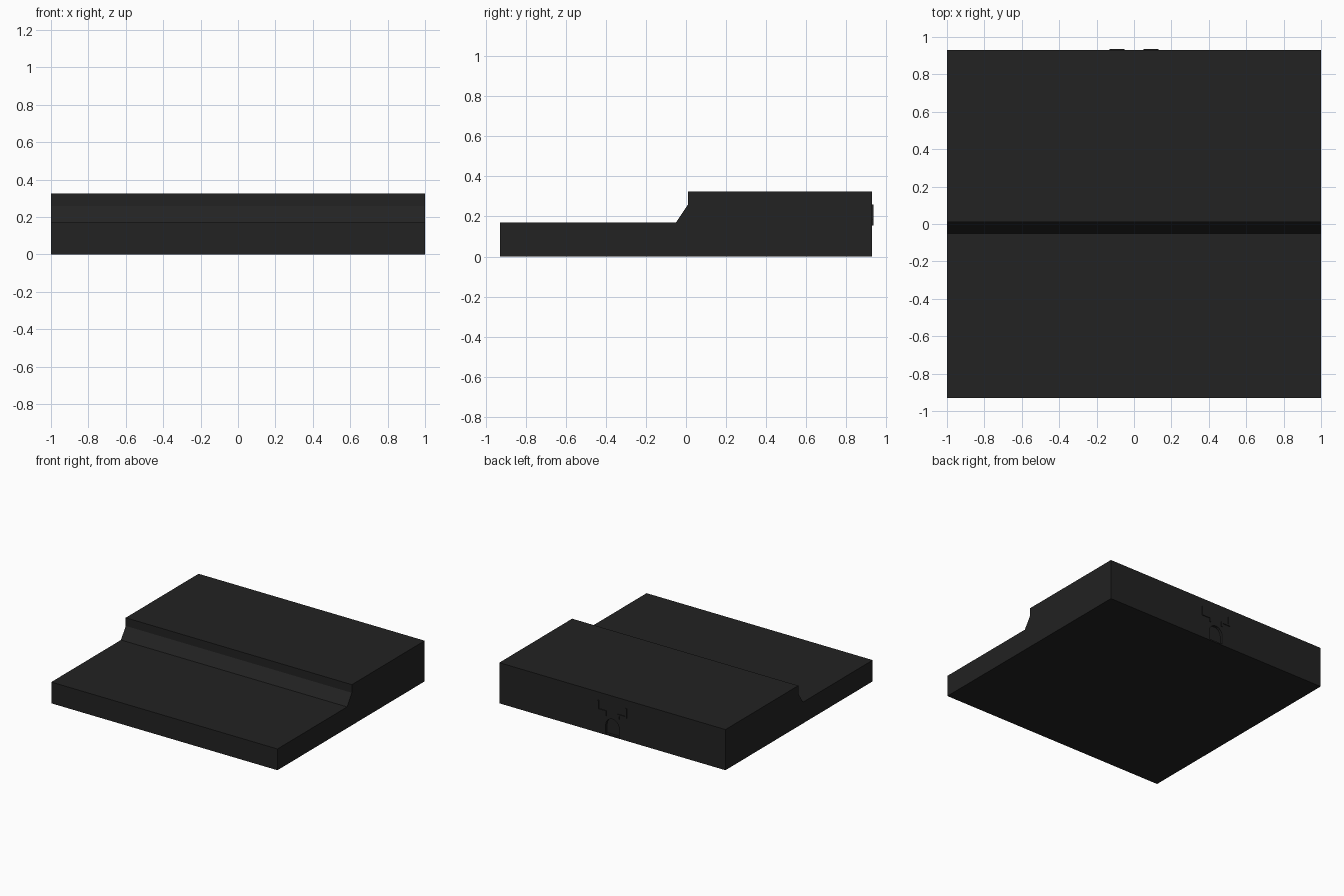
import bpy, bmesh, math
from mathutils import Vector

if "Cube" in bpy.data.objects:
    bpy.data.objects.remove(bpy.data.objects["Cube"])

mat = bpy.data.materials.new("charcoal black")
mat.diffuse_color = (0.016, 0.016, 0.016, 1)
mat.use_nodes = True
mat.node_tree.nodes["Principled BSDF"].inputs["Base Color"].default_value = mat.diffuse_color


def prism(name, pts, axis, a, b):
    """Extrude a closed outline along x or y, between a and b."""
    bm = bmesh.new()
    place = (lambda u, z, t: (t, u, z)) if axis == "x" else (lambda u, z, t: (u, t, z))
    face = bm.faces.new([bm.verts.new(place(u, z, a)) for u, z in pts])
    ext = bmesh.ops.extrude_face_region(bm, geom=[face])
    move = Vector((b - a, 0, 0)) if axis == "x" else Vector((0, b - a, 0))
    bmesh.ops.translate(bm, vec=move,
                        verts=[g for g in ext["geom"] if isinstance(g, bmesh.types.BMVert)])
    bmesh.ops.recalc_face_normals(bm, faces=bm.faces)
    me = bpy.data.meshes.new(name)
    bm.to_mesh(me)
    bm.free()
    me.materials.append(mat)
    ob = bpy.data.objects.new(name, me)
    bpy.context.collection.objects.link(ob)
    return ob


# Stepped body with a sloped lower riser
body = prism("stepped_body", [(-0.93, 0), (0.93, 0), (0.93, 0.325), (0.01, 0.325),
                              (0.01, 0.26), (-0.05, 0.17), (-0.93, 0.17)], "x", -1, 1)

# Shallow arched recess at the bottom of the back
arch = [(-0.06, 0.01), (0.06, 0.01)]
arch += [(0.06 * math.cos(math.pi * i / 8), 0.08 + 0.06 * math.sin(math.pi * i / 8))
         for i in range(9)]
cutter = prism("arch_cutter", arch, "y", 0.91, 0.96)
cut = body.modifiers.new("arch_recess", "BOOLEAN")
cut.object = cutter
cut.operation = "DIFFERENCE"
cut.solver = "EXACT"
bpy.context.view_layer.objects.active = body
body.select_set(True)
bpy.ops.object.modifier_apply(modifier=cut.name)
bpy.data.objects.remove(cutter)

# Thin stepped ribs either side of the recess
rib = [(0.13, 0.26), (0.118, 0.26), (0.118, 0.195), (0.05, 0.195),
       (0.05, 0.155), (0.062, 0.155), (0.062, 0.183), (0.13, 0.183)]
for side, s in (("left", 1), ("right", -1)):
    prism("back_rib_" + side, [(s * x, z) for x, z in rib], "y", 0.929, 0.936)
